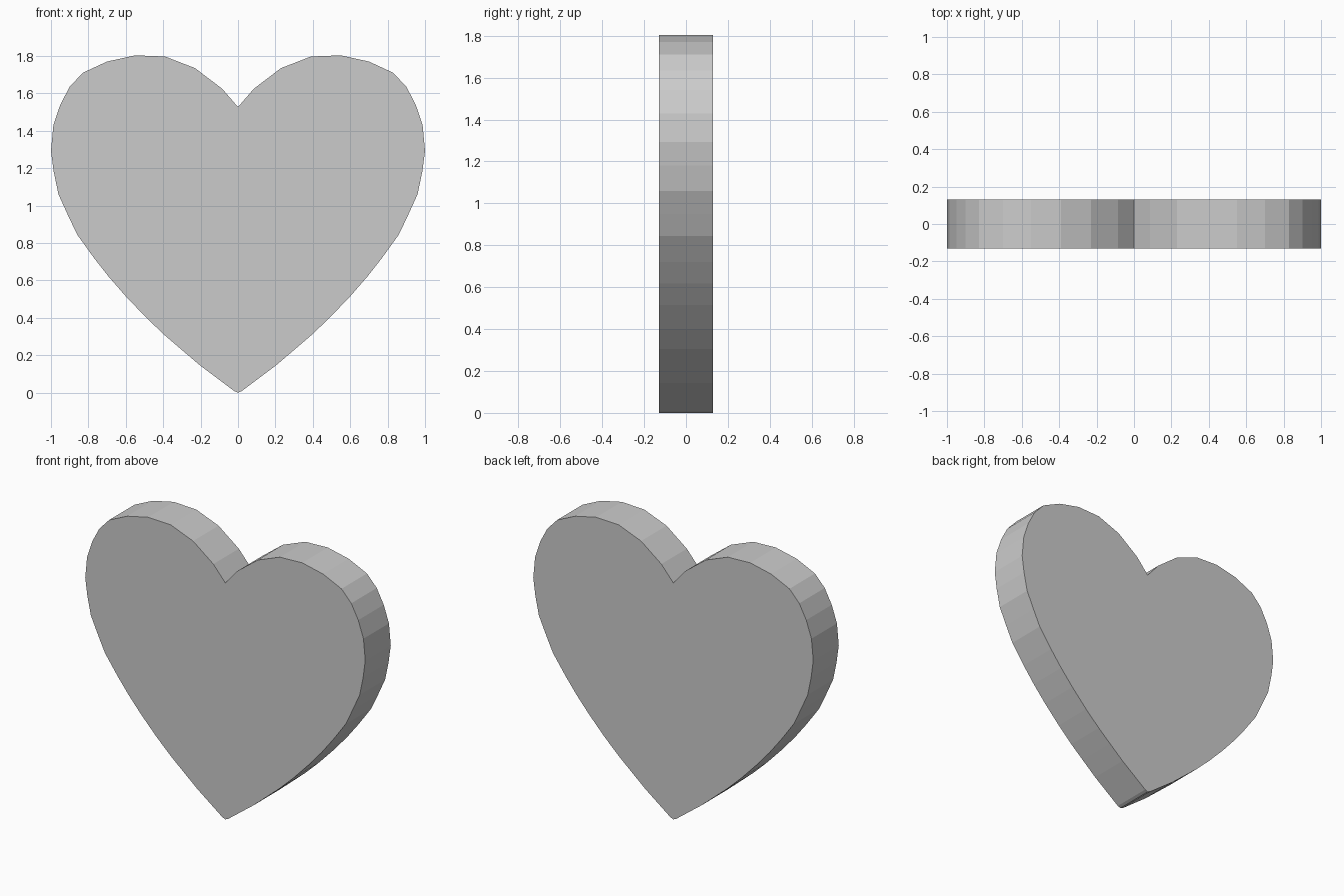
import bpy, bmesh

if "Cube" in bpy.data.objects:
    bpy.data.objects.remove(bpy.data.objects["Cube"])

HALF_DEPTH = 0.13

# Right half of the heart outline, from bottom tip up to the cleft (x, z)
half = [(0, 0), (0.02, 0.008), (0.20, 0.143), (0.30, 0.228), (0.39, 0.305),
        (0.49, 0.40), (0.60, 0.515), (0.69, 0.618), (0.77, 0.72), (0.86, 0.845),
        (0.91, 0.95), (0.96, 1.06), (0.985, 1.18), (1.0, 1.292), (0.987, 1.43),
        (0.95, 1.54), (0.90, 1.635), (0.83, 1.71), (0.70, 1.77), (0.55, 1.803),
        (0.39, 1.797), (0.23, 1.735), (0.085, 1.625), (0, 1.527)]
outline = half + [(-x, z) for x, z in half[-2:0:-1]]

# Extruded heart plate
bm = bmesh.new()
front = bm.faces.new([bm.verts.new((x, -HALF_DEPTH, z)) for x, z in outline])
ext = bmesh.ops.extrude_face_region(bm, geom=[front], use_keep_orig=True)
back = [v for v in ext["geom"] if isinstance(v, bmesh.types.BMVert)]
bmesh.ops.translate(bm, verts=back, vec=(0, 2 * HALF_DEPTH, 0))
bmesh.ops.recalc_face_normals(bm, faces=bm.faces)

mesh = bpy.data.meshes.new("heart")
bm.to_mesh(mesh)
bm.free()
bpy.context.collection.objects.link(bpy.data.objects.new("heart", mesh))
